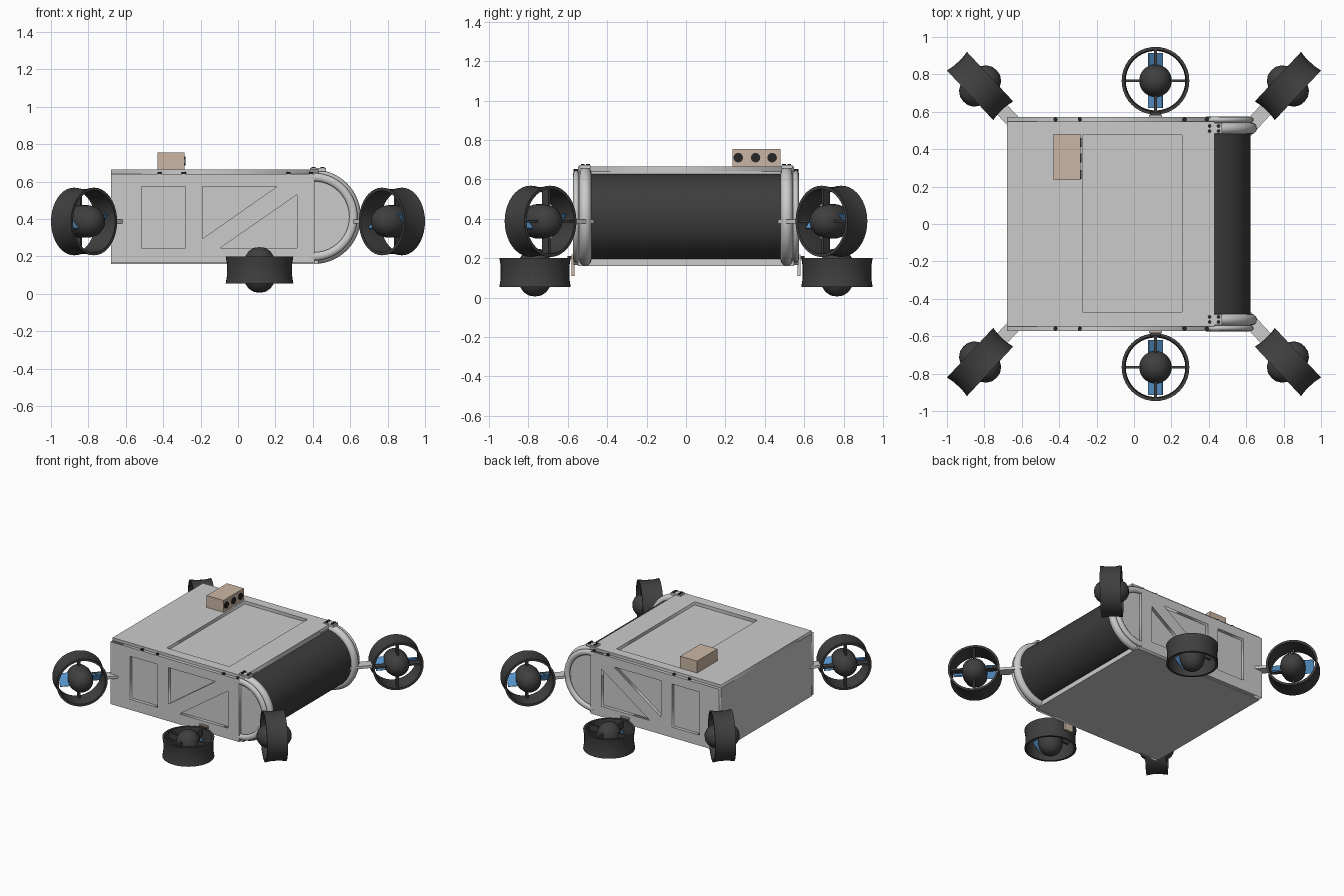
import bpy, bmesh, math
from mathutils import Matrix, Vector

if "Cube" in bpy.data.objects:
    bpy.data.objects.remove(bpy.data.objects["Cube"])


def mat(name, rgb):
    m = bpy.data.materials.new(name)
    m.diffuse_color = (*rgb, 1)
    m.use_nodes = True
    m.node_tree.nodes["Principled BSDF"].inputs["Base Color"].default_value = m.diffuse_color
    return m


GREY = mat("light grey shell", (0.60, 0.60, 0.60))
DARK = mat("dark roller", (0.045, 0.045, 0.045))
BLACK = mat("thruster charcoal", (0.05, 0.05, 0.05))
BLUE = mat("blade blue", (0.10, 0.31, 0.62))
TAN = mat("tan casing", (0.60, 0.47, 0.37))
BOLT = mat("bolt black", (0.02, 0.02, 0.02))


def add(name, data, material=None, matrix=None):
    o = bpy.data.objects.new(name, data)
    bpy.context.collection.objects.link(o)
    if material:
        data.materials.append(material)
    if matrix:
        o.matrix_world = matrix
    return o


def finish(name, bm, material, smooth=False):
    me = bpy.data.meshes.new(name)
    bmesh.ops.recalc_face_normals(bm, faces=bm.faces)
    for f in bm.faces:
        f.smooth = smooth
    if smooth:
        for e in bm.edges:
            e.smooth = len(e.link_faces) == 2 and e.calc_face_angle(0) < math.radians(40)
    bm.to_mesh(me)
    bm.free()
    me.materials.append(material)
    return me


def box_into(bm, lo, hi, matrix=Matrix()):
    c = [(a + b) / 2 for a, b in zip(lo, hi)]
    s = [b - a for a, b in zip(lo, hi)]
    bmesh.ops.create_cube(bm, size=1, matrix=matrix @ Matrix.Translation(c) @ Matrix.Diagonal((*s, 1)))


def box(name, lo, hi, material):
    bm = bmesh.new()
    box_into(bm, lo, hi)
    return add(name, finish(name, bm, material))


def cylinder(name, centre, r, depth, axis, material, seg=20):
    bm = bmesh.new()
    rot = Vector(axis).to_track_quat('Z', 'Y').to_matrix().to_4x4()
    bmesh.ops.create_cone(bm, cap_ends=True, segments=seg, radius1=r, radius2=r, depth=depth,
                          matrix=Matrix.Translation(centre) @ rot)
    return add(name, finish(name, bm, material, True))


def lathe(name, profile, material, closed=False, seg=40):
    bm = bmesh.new()
    vs = [bm.verts.new((r, 0, z)) for r, z in profile]
    es = [bm.edges.new(p) for p in zip(vs, vs[1:])]
    if closed:
        es.append(bm.edges.new((vs[-1], vs[0])))
    bmesh.ops.spin(bm, geom=vs + es, cent=(0, 0, 0), axis=(0, 0, 1), angle=2 * math.pi, steps=seg)
    bmesh.ops.remove_doubles(bm, verts=bm.verts, dist=1e-4)
    return finish(name, bm, material, True)


def plate(name, outlines, half, matrix, material):
    """Flat plate with holes from 2D outlines, first is the rim."""
    cu = bpy.data.curves.new(name, 'CURVE')
    cu.dimensions, cu.fill_mode, cu.extrude = '2D', 'BOTH', half
    for pts in outlines:
        sp = cu.splines.new('POLY')
        sp.points.add(len(pts) - 1)
        for p, (x, y) in zip(sp.points, pts):
            p.co = (x, y, 0, 1)
        sp.use_cyclic_u = True
    return add(name, cu, material, matrix)


def rect(x0, y0, x1, y1):
    return [(x0, y0), (x1, y0), (x1, y1), (x0, y1)]


CX, CZ = 0.405, 0.412   # centre of the rounded nose

# hull core, lid frame around a recessed panel, and floor
box("hull_core", (-0.68, -0.547, 0.16), (0.43, 0.547, 0.64), GREY)
plate("lid_frame", [rect(-0.68, -0.547, 0.43, 0.547), rect(-0.275, -0.47, 0.256, 0.475)],
      0.0125, Matrix.Translation((0, 0, 0.6515)), GREY)
cylinder("nose_roller", (CX, 0, CZ), 0.218, 0.97, (0, 1, 0), DARK, 64)
cylinder("nose_end_core", (CX, 0, CZ), 0.205, 1.09, (0, 1, 0), GREY, 64)


def nose_tube(name, y, major, minor, squash):
    # half hoop swept round the nose with straight tails
    cu = bpy.data.curves.new(name, 'CURVE')
    cu.dimensions = '3D'
    cu.bevel_depth, cu.bevel_resolution, cu.use_fill_caps = minor, 4, True
    n = 28
    pts = [(0.0, -major)] + [(major * math.cos(t), major * math.sin(t)) for t in
                             [-math.pi / 2 + math.pi * i / n for i in range(n + 1)]] + [(0.0, major)]
    pts[0], pts[-1] = (-0.02, -major), (-0.02, major)
    sp = cu.splines.new('POLY')
    sp.points.add(len(pts) - 1)
    for p, (x, z) in zip(sp.points, pts):
        p.co = (x, 0, z, 1)
    sp.use_smooth = True
    m = Matrix.Translation((CX, y, CZ)) @ Matrix.Diagonal((1, squash, 1, 1))
    add(name, cu, GREY, m)


for s, side in ((-1, "front"), (1, "back")):
    # side wall with truss-like recesses
    wall = Matrix.Translation((0, s * 0.559, 0)) @ Matrix.Rotation(math.pi / 2, 4, 'X')
    plate(side + "_side_wall",
          [rect(-0.68, 0.165, 0.41, 0.642), rect(-0.515, 0.245, -0.28, 0.575),
           [(-0.19, 0.575), (0.21, 0.575), (-0.19, 0.295)],
           [(0.315, 0.53), (0.315, 0.245), (-0.095, 0.245)]], 0.013, wall, GREY)
    nose_tube(side + "_nose_tube", s * 0.511, 0.221, 0.031, 1.0)
    nose_tube(side + "_nose_rim", s * 0.557, 0.212, 0.022, 0.75)
    # hinge plate with four bolts above the nose tube
    ys = sorted((s * 0.485, s * 0.54))
    box(side + "_hinge_plate", (0.385, ys[0], 0.655), (0.47, ys[1], 0.672), GREY)
    for x in (0.404, 0.452):
        for y in (0.497, 0.524):
            cylinder(side + "_hinge_bolt", (x, s * y, 0.673), 0.01, 0.01, (0, 0, 1), BOLT, 12)
    for x in (-0.42, -0.29, 0.27, 0.39):
        cylinder(side + "_ledge_bolt", (x, s * 0.559, 0.644), 0.011, 0.016, (0, 0, 1), BOLT, 12)
    # hanging bracket for the lower thruster
    ys = sorted((s * 0.566, s * 0.582))
    box(side + "_thruster_bracket", (0.08, ys[0], 0.11), (0.15, ys[1], 0.22), TAN if s < 0 else GREY)
    box(side + "_bracket_clip", (0.085, min(s * 0.57, s * 0.60), 0.195),
        (0.145, max(s * 0.57, s * 0.60), 0.21), BLACK)

# sensor box with three lenses
box("sensor_box", (-0.43, 0.235, 0.66), (-0.287, 0.48, 0.755), TAN)
for y in (0.265, 0.353, 0.437):
    cylinder("sensor_lens", (-0.286, y, 0.71), 0.024, 0.012, (1, 0, 0), BOLT)

# shared thruster meshes: local z is the thrust axis, local x points away from the hull
duct = lathe("thruster_duct", [(0.181, -0.073), (0.174, -0.03), (0.174, 0.03), (0.181, 0.073),
                               (0.165, 0.073), (0.159, 0), (0.165, -0.073)], BLACK, True)
hub = lathe("thruster_hub", [(0, -0.122), (0.03, -0.118), (0.058, -0.1), (0.078, -0.07), (0.087, -0.03),
                             (0.087, 0.03), (0.078, 0.07), (0.058, 0.1), (0.03, 0.118), (0, 0.122)], BLACK)
bm = bmesh.new()
for k in range(4):
    box_into(bm, (0.06, -0.007, 0.02), (0.165, 0.007, 0.065), Matrix.Rotation(k * math.pi / 2, 4, 'Z'))
struts = finish("thruster_struts", bm, BLACK)
bm = bmesh.new()
for k in range(2):
    turn = Matrix.Rotation(k * math.pi, 4, 'Z') @ Matrix.Rotation(math.radians(40), 4, 'X')
    box_into(bm, (0.06, -0.048, -0.005), (0.147, 0.048, 0.005), turn)
blades = finish("thruster_blades", bm, BLUE)
bm = bmesh.new()
box_into(bm, (-0.36, -0.037, -0.01), (-0.165, 0.037, 0.01))
arm = finish("thruster_arm", bm, GREY)


def thruster(name, pos, out, axis):
    x, z = Vector(out).normalized(), Vector(axis).normalized()
    m = Matrix((x, z.cross(x), z)).transposed().to_4x4()
    m.translation = pos
    for part, me in (("duct", duct), ("hub", hub), ("struts", struts), ("blades", blades)):
        add(name + "_" + part, me, None, m)


a = math.radians(47)
for sy, side in ((-1, "front"), (1, "back")):
    thruster(side + "_lift_thruster", (0.115, sy * 0.766, 0.128), (0, sy, 0), (0, 0, 1))
    for sx, end in ((-1, "left"), (1, "right")):
        out = Vector((sx * math.cos(a), sy * math.sin(a), 0))
        pos = Vector((sx * 0.823, sy * 0.738, 0.387))
        name = side + "_" + end
        thruster(name + "_thruster", pos, out, (sx * math.sin(a), -sy * math.cos(a), 0))
        add(name + "_arm", arm, None,
            Matrix.Translation(pos) @ Matrix.Rotation(math.atan2(out.y, out.x), 4, 'Z'))
